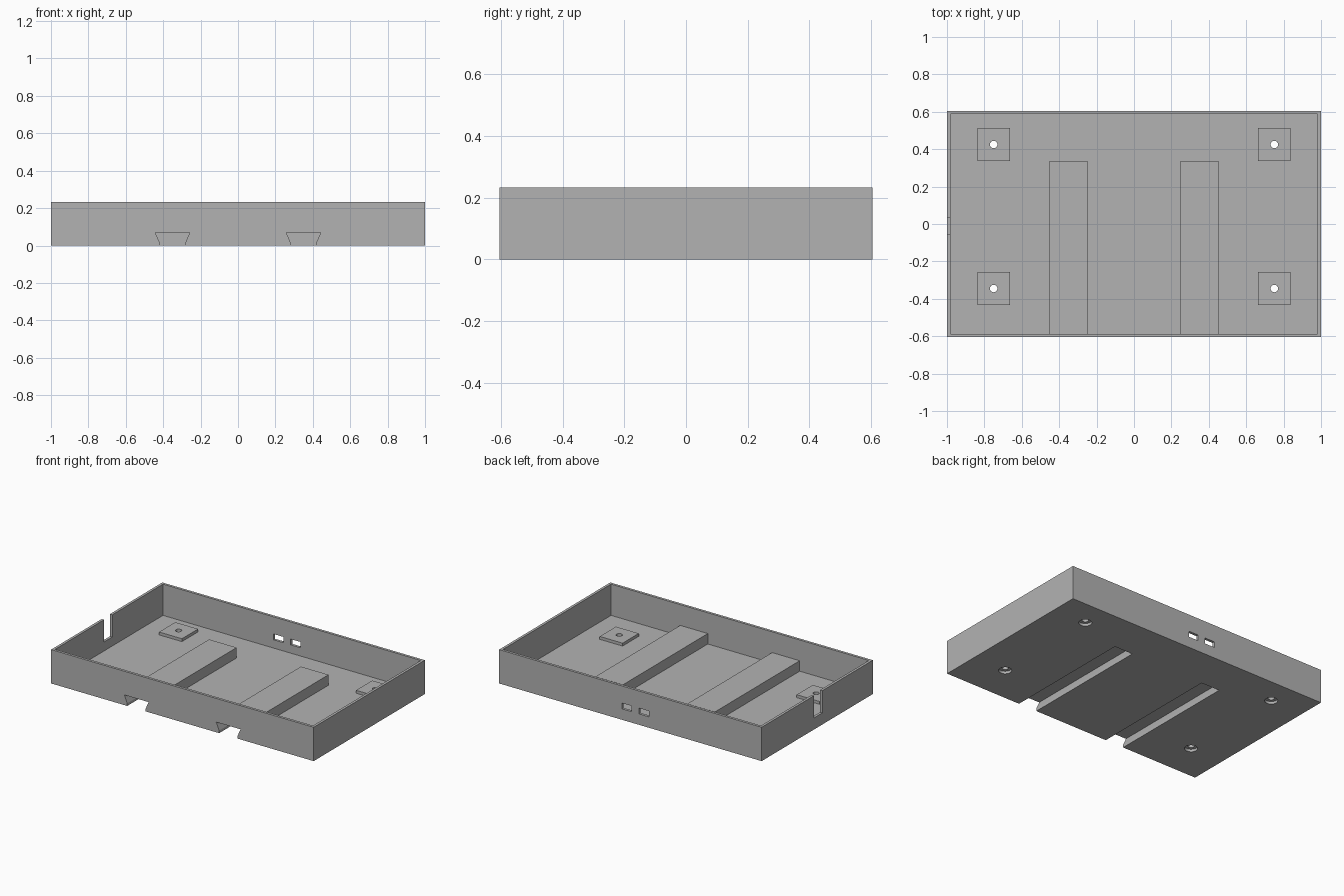
import bpy
import bmesh

if "Cube" in bpy.data.objects:
    bpy.data.objects.remove(bpy.data.objects["Cube"])

grey = bpy.data.materials.new("plain grey")
grey.use_nodes = True
colour = (0.45, 0.45, 0.45, 1)
grey.diffuse_color = colour
grey.node_tree.nodes["Principled BSDF"].inputs["Base Color"].default_value = colour

HX, HY, HEIGHT = 1.0, 0.605, 0.233
WALL = 0.018


def finish(name, bm):
    bmesh.ops.recalc_face_normals(bm, faces=bm.faces)
    mesh = bpy.data.meshes.new(name)
    bm.to_mesh(mesh)
    bm.free()
    mesh.materials.append(grey)
    obj = bpy.data.objects.new(name, mesh)
    bpy.context.collection.objects.link(obj)
    return obj


def box(name, xs, ys, zs):
    bm = bmesh.new()
    bmesh.ops.create_cube(bm, size=1)
    for v in bm.verts:
        for axis, (low, high) in enumerate((xs, ys, zs)):
            v.co[axis] = high if v.co[axis] > 0 else low
    return finish(name, bm)


def cylinder(name, x, y, radius, zs):
    bm = bmesh.new()
    bmesh.ops.create_cone(bm, cap_ends=True, segments=32, radius1=radius,
                          radius2=radius, depth=zs[1] - zs[0])
    bmesh.ops.translate(bm, verts=bm.verts, vec=(x, y, sum(zs) / 2))
    return finish(name, bm)


def dovetail(name, x, y0, y1):
    # Wide at the top, narrow where it opens through the floor
    half = [(0.07, -0.02), (0.07, WALL), (0.0925, 0.07)]
    outline = half + [(-px, pz) for px, pz in reversed(half)]
    bm = bmesh.new()
    face = bm.faces.new([bm.verts.new((x + px, y0, pz)) for px, pz in outline])
    new = bmesh.ops.extrude_face_region(bm, geom=[face])["geom"]
    moved = [g for g in new if isinstance(g, bmesh.types.BMVert)]
    bmesh.ops.translate(bm, verts=moved, vec=(0, y1 - y0, 0))
    return finish(name, bm)


def cut(target, cutters):
    for cutter in cutters:
        mod = target.modifiers.new("cut", 'BOOLEAN')
        mod.operation = 'DIFFERENCE'
        mod.solver = 'EXACT'
        mod.object = cutter
    graph = bpy.context.evaluated_depsgraph_get()
    mesh = bpy.data.meshes.new_from_object(target.evaluated_get(graph))
    target.modifiers.clear()
    target.data = mesh


# Open tray, with its cavity, cable notch and port slots
tray = box("tray", (-HX, HX), (-HY, HY), (0, HEIGHT))
cutters = [
    box("cavity_cutter", (WALL - HX, HX - WALL), (WALL - HY, HY - WALL), (WALL, 0.5)),
    box("notch_cutter", (-1.1, -0.95), (-0.055, 0.035), (0.08, 0.5)),
]
for x in (-0.14, -0.01):
    cutters.append(box("port_cutter", (x, x + 0.075), (0.55, 0.7), (0.075, 0.115)))

# Hollow rail housings over the dovetail grooves
grooves = []
for side, x in (("right", -0.35), ("left", 0.35)):
    groove = dovetail("groove_cutter", x, -0.7, 0.317)
    housing = box(side + "_rail_housing", (x - 0.105, x + 0.105),
                  (WALL - HY, 0.335), (WALL, 0.09))
    cut(housing, [groove])
    cutters.append(groove)

# Screw pads with small holes above wide recesses in the floor
for side, x in (("right", -0.75), ("left", 0.75)):
    for end, y in (("front", -0.345), ("back", 0.425)):
        pad = box(f"{end}_{side}_screw_pad", (x - 0.087, x + 0.087),
                  (y - 0.088, y + 0.088), (WALL, 0.038))
        hole = cylinder("hole_cutter", x, y, 0.02, (0, 0.1))
        cut(pad, [hole])
        cutters += [hole, cylinder("recess_cutter", x, y, 0.041, (-0.05, 0.03))]

cut(tray, cutters)
for cutter in cutters:
    bpy.data.objects.remove(cutter)
